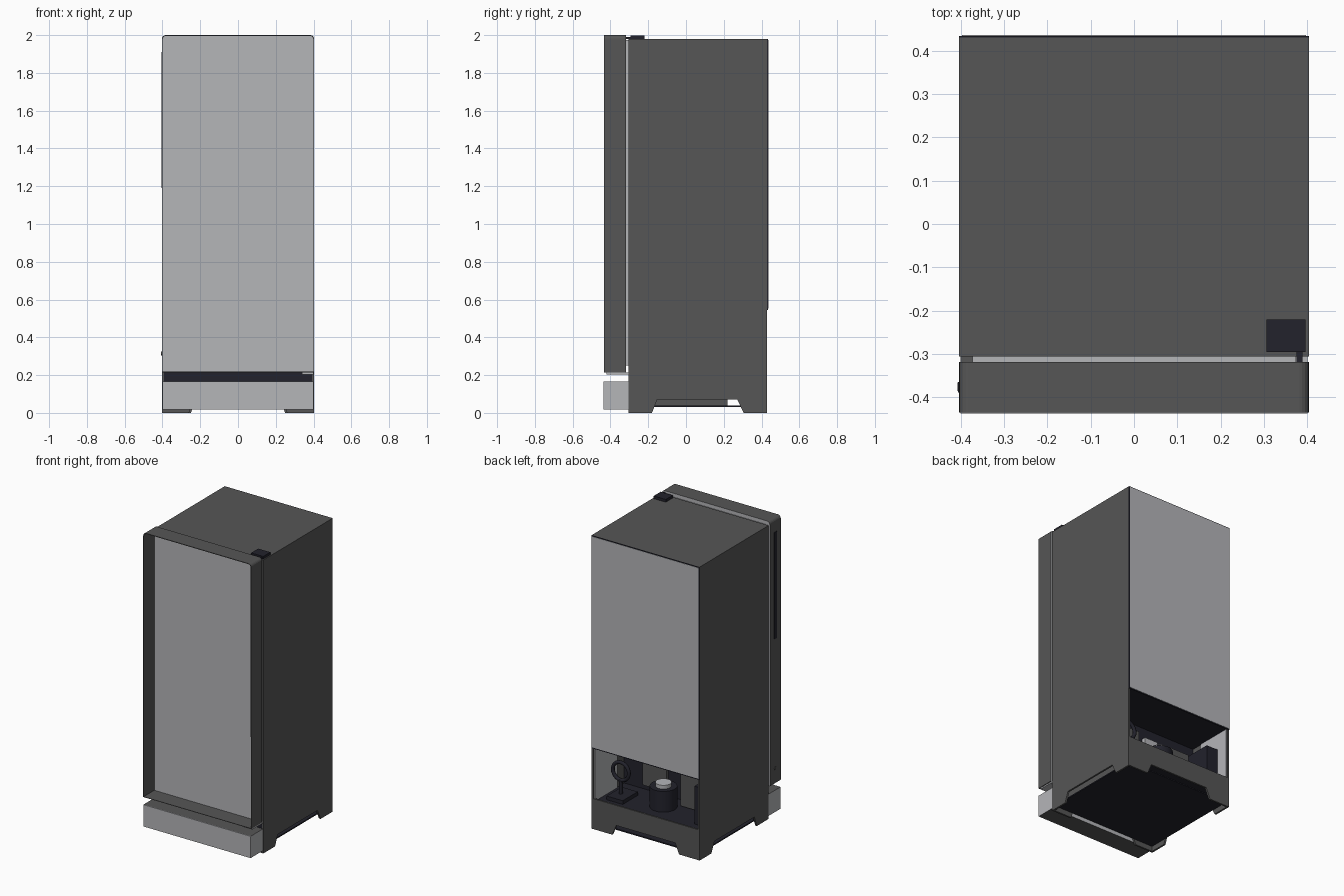
import bpy, bmesh, math
from mathutils import Vector

cube = bpy.data.objects.get("Cube")
if cube:
    bpy.data.objects.remove(cube, do_unlink=True)


def material(name, rgb):
    m = bpy.data.materials.new(name)
    m.use_nodes = True
    m.diffuse_color = (*rgb, 1)
    m.node_tree.nodes["Principled BSDF"].inputs["Base Color"].default_value = (*rgb, 1)
    return m


LIGHT = material("light grey", (0.46, 0.465, 0.485))
DARK = material("dark grey", (0.092, 0.092, 0.092))
NAVY = material("near black", (0.016, 0.016, 0.025))


def finish(bm, name, *mats):
    bmesh.ops.recalc_face_normals(bm, faces=bm.faces)
    mesh = bpy.data.meshes.new(name)
    bm.to_mesh(mesh)
    bm.free()
    for m in mats:
        mesh.materials.append(m)
    ob = bpy.data.objects.new(name, mesh)
    bpy.context.scene.collection.objects.link(ob)
    return ob


def prism(name, points, axis, lo, hi, *mats):
    """Extrude a 2D outline (side or front profile) along x or y."""
    bm = bmesh.new()
    place = (lambda a, b: (lo, a, b)) if axis == "x" else (lambda a, b: (a, lo, b))
    face = bm.faces.new([bm.verts.new(place(a, b)) for a, b in points])
    moved = bmesh.ops.extrude_face_region(bm, geom=[face])["geom"]
    step = Vector((hi - lo, 0, 0)) if axis == "x" else Vector((0, hi - lo, 0))
    bmesh.ops.translate(bm, vec=step, verts=[v for v in moved if isinstance(v, bmesh.types.BMVert)])
    return finish(bm, name, *mats)


def box(name, x, y, z, *mats):
    return prism(name, [(x[0], z[0]), (x[1], z[0]), (x[1], z[1]), (x[0], z[1])], "y", *y, *mats)


def cylinder(name, centre, radius, depth, axis, mat, sides=24):
    bm = bmesh.new()
    bmesh.ops.create_cone(bm, cap_ends=True, segments=sides, radius1=radius, radius2=radius, depth=depth)
    ob = finish(bm, name, mat)
    ob.location = centre
    ob.rotation_euler = {"x": (0, math.pi / 2, 0), "y": (math.pi / 2, 0, 0), "z": (0, 0, 0)}[axis]
    for p in ob.data.polygons:
        p.use_smooth = len(p.vertices) == 4
    return ob


W, FRONT, BACK, TOP = 0.403, -0.305, 0.43, 1.98

# Cabinet side panels with feet cut into the lower edge
side = [(FRONT, 0), (-0.18, 0), (-0.153, 0.07), (0.272, 0.07), (0.305, 0),
        (BACK, 0), (BACK, TOP), (FRONT, TOP)]
prism("left_side_panel", side, "x", W - 0.012, W, DARK)
prism("right_side_panel", side, "x", -W, 0.012 - W, DARK)

# Front and back skirts with feet
for name, y0, y1, top, foot in (("front_skirt", FRONT, FRONT + 0.012, 0.16, 0.26),
                                ("back_skirt", BACK - 0.012, BACK, 0.205, 0.25)):
    prism(name, [(-W, 0), (-foot, 0), (-foot + 0.03, 0.07), (foot - 0.03, 0.07),
                 (foot, 0), (W, 0), (W, top), (-W, top)], "y", y0, y1, DARK)

# Cabinet core, stepped to leave the machine compartment open at the back
inner = W - 0.012
box("cabinet_top", (-inner, inner), (FRONT, BACK), (TOP - 0.02, TOP), DARK)
core = [(FRONT + 0.002, 0.16), (0.1, 0.16), (0.1, 0.55), (BACK - 0.002, 0.55),
        (BACK - 0.002, TOP - 0.02), (FRONT + 0.002, TOP - 0.02)]
prism("cabinet_core", core, "x", -inner, inner, NAVY)

# Back panel in its thin dark frame
box("back_frame", (-W, W), (BACK, BACK + 0.004), (0.545, TOP), NAVY)
box("back_panel", (-0.397, 0.397), (BACK + 0.004, BACK + 0.006), (0.552, TOP - 0.005), LIGHT)

# Base
box("base_pan", (-0.388, 0.388), (-0.29, 0.415), (0.032, 0.04), NAVY)
box("base_block", (-0.3, 0.3), (-0.28, 0.22), (0.04, 0.16), DARK)
box("compartment_floor", (-inner, inner), (0.1, 0.418), (0.17, 0.185), NAVY)

# Machine compartment lining and parts
for s, name in ((1, "left"), (-1, "right")):
    x = sorted((s * 0.386, s * inner))
    box(name + "_compartment_lining", x, (0.18, 0.42), (0.185, 0.55), LIGHT)
box("condenser_plate", (0.06, 0.24), (0.1, 0.12), (0.22, 0.5), DARK)
box("control_box", (-0.27, -0.1), (0.1, 0.2), (0.2, 0.42), DARK)
box("drain_tray", (0.22, 0.34), (0.2, 0.36), (0.185, 0.21), NAVY)
box("power_box", (-0.385, -0.3), (0.15, 0.34), (0.185, 0.44), NAVY)
cylinder("compressor", (0.0, 0.24, 0.255), 0.085, 0.14, "z", NAVY)
cylinder("compressor_cap", (0.0, 0.24, 0.335), 0.05, 0.03, "z", LIGHT)
box("valve_block", (-0.08, 0.02), (0.1, 0.13), (0.38, 0.47), LIGHT)
bpy.ops.mesh.primitive_torus_add(major_radius=0.06, minor_radius=0.012, major_segments=24,
                                 minor_segments=8, location=(0.29, 0.28, 0.36),
                                 rotation=(math.pi / 2, 0, 0))
ring = bpy.context.object
ring.name = "coiled_pipe"
ring.data.materials.append(NAVY)
bpy.ops.object.shade_smooth()
cylinder("pipe_stand", (0.29, 0.28, 0.255), 0.012, 0.1, "z", NAVY, 10)

# Door: an open tray with rounded top corners and a light panel at its back
DB, R = -0.318, 0.022
outline = [(-W, 0.215), (W, 0.215)]
for cx, start in ((W - R, 0), (R - W, 90)):
    for i in range(6):
        a = math.radians(start + 18 * i)
        outline.append((cx + R * math.cos(a), 2 - R + R * math.sin(a)))
door = prism("door_shell", outline, "y", -0.435, DB, DARK, LIGHT)
bm = bmesh.new()
bm.from_mesh(door.data)
bmesh.ops.delete(bm, geom=[f for f in bm.faces if f.normal.y < -0.9], context="FACES_ONLY")
for f in bm.faces:
    f.material_index = 1 if f.normal.y > 0.9 else 0
bm.to_mesh(door.data)
bm.free()
wall = door.modifiers.new("wall", "SOLIDIFY")
wall.thickness = 0.004
wall.offset = -1

# Door fittings
box("door_gasket", (-0.372, 0.372), (DB, FRONT + 0.002), (0.25, TOP - 0.005), LIGHT)
box("door_grip", (-W - 0.003, -W + 0.001), (-0.388, -0.364), (1.19, 1.91), NAVY)
cylinder("door_plug", (-W - 0.001, -0.375, 0.315), 0.01, 0.006, "x", DARK, 12)
box("top_hinge", (0.305, 0.395), (-0.295, -0.22), (TOP, 1.998), NAVY)
box("top_hinge_pin", (0.375, 0.388), (-0.318, -0.295), (TOP, 1.99), NAVY)
box("bottom_hinge", (0.34, 0.4), (-0.42, FRONT), (0.204, 0.213), LIGHT)

# Kick panel: light sides, dark top and underside
kick = box("kick_panel", (-0.4, 0.4), (-0.432, FRONT), (0.018, 0.165), LIGHT, DARK)
for p in kick.data.polygons:
    p.material_index = int(abs(p.normal.z) > 0.5)
box("kick_face", (-0.4, 0.4), (-0.437, -0.432), (0.018, 0.165), LIGHT)
